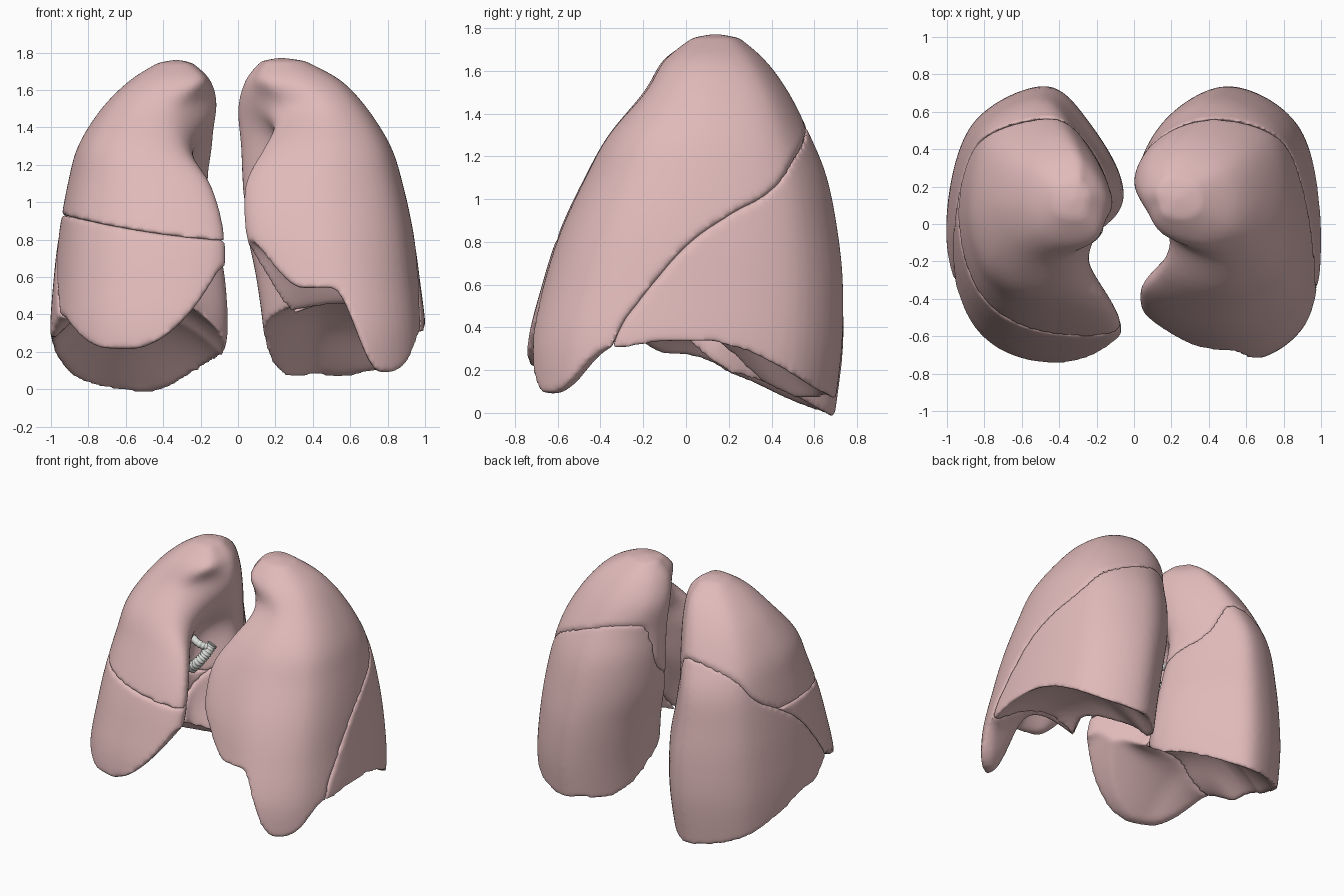
import bpy, bmesh, math
from mathutils import Vector

if "Cube" in bpy.data.objects:
    bpy.data.objects.remove(bpy.data.objects["Cube"])


def material(name, rgb):
    m = bpy.data.materials.new(name)
    m.diffuse_color = (*rgb, 1)
    m.use_nodes = True
    m.node_tree.nodes["Principled BSDF"].inputs["Base Color"].default_value = m.diffuse_color
    return m


PINK = material("lung_tissue", (0.75, 0.49, 0.49))
PALE = material("cartilage", (0.72, 0.74, 0.71))


def spline(p, t, closed=False):
    """Catmull-Rom through points of any dimension."""
    n = len(p)
    i = min(int(t), n - 1 if closed else n - 2)
    u = t - i
    g = lambda k: p[k % n] if closed else p[max(0, min(n - 1, k))]
    return [0.5 * (2 * b + (c - a) * u + (2 * a - 5 * b + 4 * c - d) * u * u
            + (3 * b - a - 3 * c + d) * u ** 3)
            for a, b, c, d in zip(g(i - 1), g(i), g(i + 1), g(i + 2))]


def profile(pts, v):
    """Piecewise smooth height from a short list of (position, height)."""
    if v <= pts[0][0]:
        return pts[0][1]
    for i in range(len(pts) - 1):
        if v <= pts[i + 1][0]:
            return spline(pts, i + (v - pts[i][0]) / (pts[i + 1][0] - pts[i][0]))[1]
    return pts[-1][1]


def ramp(a, b, v):
    return max(0, min(1, (v - a) / (b - a)))


def ease(a, b, v):
    t = ramp(a, b, v)
    return t * t * (3 - 2 * t)


def new_object(name, bm):
    bmesh.ops.recalc_face_normals(bm, faces=bm.faces)
    me = bpy.data.meshes.new(name)
    bm.to_mesh(me)
    bm.free()
    ob = bpy.data.objects.new(name, me)
    bpy.context.collection.objects.link(ob)
    return ob


def lung_body(name, rows, side, tip_y, corner, hind, steps=5, around=72):
    """Loft of comma-shaped sections: z, lateral x, front tip x, notch x, back medial x, front y, back y."""
    bm = bmesh.new()
    rings = []
    for k in range((len(rows) - 1) * steps + 1):
        z, xl, xf, xn, xb, yf, yb = spline(rows, k / steps)
        yc, h = (yf + yb) / 2, (yb - yf) / 2
        mf, mb = (xf + xl) / 2, (xb + xl) / 2
        outline = [(xf, yc - tip_y * h), (mf, yf), (mf + corner * (xl - mf), yc - .71 * h), (xl, yc - .05 * h),
                   (mb + .73 * (xl - mb), yc + .7 * h), (mb - .04, yb), (xb + hind * (xl - xb), yc + .74 * h),
                   (xb, yc + .2 * h), (xn, yc - .26 * h)]
        ring = []
        for j in range(around):
            x, y = spline(outline, j * len(outline) / around, True)
            ring.append(bm.verts.new((side * x, y, z)))
        rings.append(ring)
    for a, b in zip(rings, rings[1:]):
        for j in range(around):
            bm.faces.new((a[j], a[(j + 1) % around], b[(j + 1) % around], b[j]))
    for ring, dz in ((rings[0], .02), (rings[-1], 0)):
        c = sum((v.co for v in ring), Vector()) / around
        tip = bm.verts.new(c + Vector((0, 0, dz)))
        for j in range(around):
            bm.faces.new((ring[j], ring[(j + 1) % around], tip))
    return new_object(name, bm)


def half_space(f, end, n=80):
    """Solid between the height surface f(x, y) and the level 'end'."""
    bm = bmesh.new()
    bmesh.ops.create_grid(bm, x_segments=n, y_segments=n, size=1.15)
    for v in bm.verts:
        v.co.z = f(v.co.x, v.co.y)
    ext = bmesh.ops.extrude_face_region(bm, geom=bm.faces[:])
    for v in ext["geom"]:
        if isinstance(v, bmesh.types.BMVert):
            v.co.z = end
    return new_object("cutter", bm)


def lobe(name, body, floor, ceiling=None):
    """Part of a lung above one surface and below another, with rounded rims."""
    ob = bpy.data.objects.new(name, body.data.copy())
    bpy.context.collection.objects.link(ob)
    cutters = [half_space(floor, 3)]
    if ceiling:
        cutters.append(half_space(ceiling, -2))
    for c in cutters:
        c.hide_render = True
        m = ob.modifiers.new("cut", 'BOOLEAN')
        m.operation, m.solver, m.object = 'INTERSECT', 'EXACT', c
    m = ob.modifiers.new("remesh", 'REMESH')
    m.mode, m.voxel_size = 'VOXEL', 0.014
    m = ob.modifiers.new("round", 'SMOOTH')
    m.factor, m.iterations = 0.5, 14
    dg = bpy.context.evaluated_depsgraph_get()
    me = bpy.data.meshes.new_from_object(ob.evaluated_get(dg))
    ob.modifiers.clear()
    ob.data = me
    me.materials.clear()
    me.materials.append(PINK)
    me.shade_smooth()
    for c in cutters:
        bpy.data.objects.remove(c)


# Lung outlines from apex to base
RIGHT = [(1.745, .43, .27, .25, .24, .03, .24), (1.65, .58, .20, .15, .16, -.10, .37),
         (1.5, .73, .33, .13, .14, -.19, .48), (1.3, .855, .30, .21, .14, -.35, .58),
         (1.1, .91, .15, .33, .16, -.46, .66), (.85, .955, .075, .35, .12, -.575, .70),
         (.6, .985, .07, .33, .07, -.655, .73), (.3, 1.005, .10, .22, .055, -.725, .735),
         (-.06, .99, .13, .20, .10, -.73, .69)]
LEFT = [(1.755, .36, .16, .14, .12, .03, .25), (1.65, .55, .15, .07, .04, -.10, .37),
        (1.5, .69, .27, .10, .0, -.19, .48), (1.3, .815, .15, .24, .02, -.36, .58),
        (1.1, .88, .04, .28, .03, -.47, .66), (.85, .935, .04, .28, .05, -.585, .71),
        (.6, .97, .10, .32, .10, -.665, .735), (.3, 1.005, .15, .35, .14, -.735, .73),
        (-.02, 1.005, .20, .35, .16, -.73, .69)]

# Fissures and diaphragm surfaces
OBLIQUE = [(-.8, -.4), (-.34, .31), (-.2, .55), (0, .78), (.2, .92), (.4, 1.0), (.5, 1.09),
           (.57, 1.36), (.8, 1.65)]
BASE_R = [(-.7, .21), (-.35, .28), (.05, .26), (.2, .18), (.65, 0), (.8, -.03)]
BASE_L = [(-.7, .09), (-.55, .11), (-.34, .29), (0, .32), (.2, .30), (.4, .23), (.67, .08), (.8, .04)]


def oblique(x, y):
    d = abs(x) - .48          # the fissure arches round the back of the lung
    bend = .6 * ease(.15, .45, y) if d > 0 else 1.1 * ease(.05, .38, y)
    return profile(OBLIQUE, y + bend * d * d)


def horizontal(x, y):
    return .79 - .05 * x + .11 * x * x


def dome(x, y, cx, height):
    return height * max(0, 1 - ((x - cx) / .46) ** 2 - (y / .66) ** 2)


def base_right(x, y):
    front = ease(-.1, -.4, y)
    return (profile(BASE_R, y) + dome(x, y, -.52, .25)
            + front * (.42 * ramp(-.6, -.1, x) ** 2 + .2 * ramp(-.7, -1, x) ** 2))


def base_left(x, y):
    notch = .45 * ease(.76, .5, x) + .2 * ease(.35, .05, x) + .12 * ramp(.8, 1, x) ** 2
    return (profile(BASE_L, y) + dome(x, y, .55, .18) + notch * ease(-.28, -.5, y)
            - .13 * ease(.45, .18, x) * ease(.1, .4, y))


G = -.003  # neighbouring lobes press lightly together
right = lung_body("right_body", RIGHT, -1, .93, .73, .2)
lobe("right_upper_lobe", right, lambda x, y: max(oblique(x, y), horizontal(x, y)) + G)
lobe("right_middle_lobe", right, lambda x, y: max(oblique(x, y) + G, base_right(x, y)),
     lambda x, y: horizontal(x, y) - G)
lobe("right_lower_lobe", right, base_right, lambda x, y: oblique(x, y) - G)
left = lung_body("left_body", LEFT, 1, .8, .8, .12)
lobe("left_upper_lobe", left, lambda x, y: max(oblique(x, y) + G, base_left(x, y)))
lobe("left_lower_lobe", left, base_left, lambda x, y: oblique(x, y) - G)
for body in (right, left):
    bpy.data.objects.remove(body)


# Ringed bronchi at the root of each lung
def bronchus(name, pts, radius, rings=14):
    cu = bpy.data.curves.new(name, 'CURVE')
    cu.dimensions, cu.bevel_depth, cu.bevel_resolution, cu.use_fill_caps = '3D', radius, 3, True
    n = rings * 4
    sp = cu.splines.new('POLY')
    sp.points.add(n)
    for i in range(n + 1):
        sp.points[i].co = (*spline(pts, i / n * (len(pts) - 1)), 1)
        sp.points[i].radius = 1 + .12 * math.sin(i * math.pi / 2)
    cu.materials.append(PALE)
    ob = bpy.data.objects.new(name, cu)
    bpy.context.collection.objects.link(ob)


for label, s, o in (("right", -1, .2), ("left", 1, .24)):
    bronchus(label + "_main_bronchus", [(s * o, -.02, 1.05), (s * (o + .03), -.06, .98),
                                        (s * (o + .09), -.08, .9), (s * (o + .22), 0, .78)], .035)
    bronchus(label + "_upper_bronchus", [(s * (o + .01), -.03, 1.02), (s * (o + .08), -.08, 1.06),
                                         (s * (o + .22), -.04, 1.12)], .026, 10)
